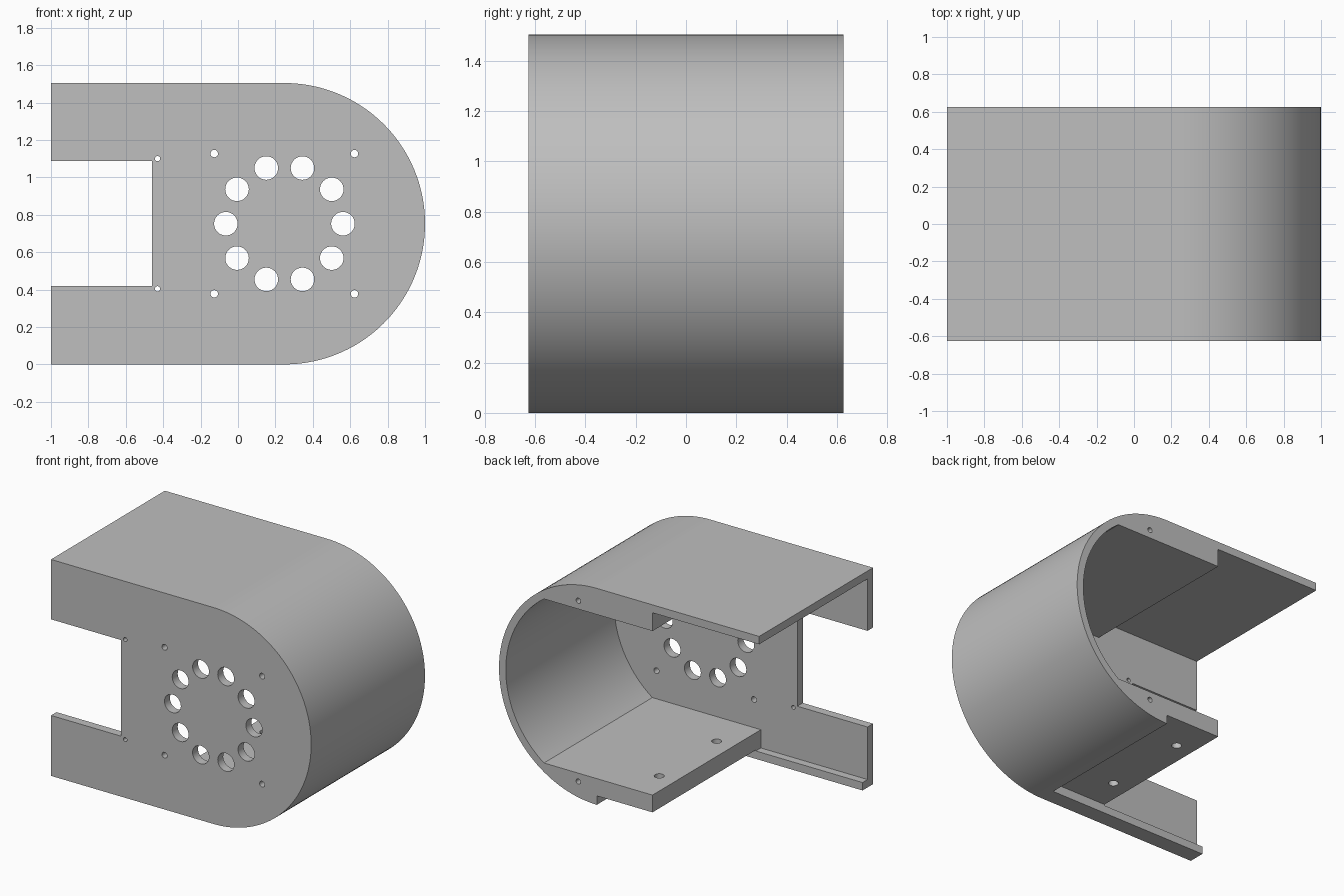
import bpy, bmesh, math
from mathutils import Vector

cube = bpy.data.objects.get("Cube")
if cube:
    bpy.data.objects.remove(cube, do_unlink=True)

# Main dimensions
R = 0.752            # outer radius of the rounded end
CX, CZ = 1 - R, R    # centre of the rounded end
Y0, Y1 = -0.625, 0.625
WALL_Y = -0.565      # inner side of the front wall
INNER_R = 0.70
FLAT = 0.57          # half height between the inner blocks
BLOCK_X = -0.18      # open end of the inner blocks
FLOOR, CEIL = 0.055, 2 * R - 0.055

metal = bpy.data.materials.new("plain grey")
metal.use_nodes = True
grey = (0.52, 0.52, 0.52, 1)
metal.diffuse_color = grey
metal.node_tree.nodes["Principled BSDF"].inputs["Base Color"].default_value = grey


def arc(radius, limit, count):
    """Points on the rounded end from -limit to +limit."""
    return [(CX + radius * math.cos(a), CZ + radius * math.sin(a))
            for a in (limit * (2 * i / count - 1) for i in range(count + 1))]


def rect(x0, x1, z0, z1):
    return [(x0, z0), (x1, z0), (x1, z1), (x0, z1)]


def circle(x, y, r, n=32):
    return [(x + r * math.cos(math.tau * i / n), y + r * math.sin(math.tau * i / n))
            for i in range(n)]


def prism(name, profiles, low, high, axis="Y"):
    """Extrude closed outlines along Y (outline in x, z) or Z (outline in x, y)."""
    bm = bmesh.new()
    for pts in profiles:
        place = (lambda p: (p[0], low, p[1])) if axis == "Y" else (lambda p: (p[0], p[1], low))
        face = bm.faces.new([bm.verts.new(place(p)) for p in pts])
        ext = bmesh.ops.extrude_face_region(bm, geom=[face])
        move = Vector((0, high - low, 0) if axis == "Y" else (0, 0, high - low))
        bmesh.ops.translate(bm, vec=move,
                            verts=[g for g in ext["geom"] if isinstance(g, bmesh.types.BMVert)])
    bmesh.ops.recalc_face_normals(bm, faces=bm.faces)
    mesh = bpy.data.meshes.new(name)
    bm.to_mesh(mesh)
    bm.free()
    mesh.materials.append(metal)
    obj = bpy.data.objects.new(name, mesh)
    bpy.context.collection.objects.link(obj)
    return obj


def cut(target, cutter):
    cutter.hide_render = True
    bpy.context.view_layer.objects.active = target
    mod = target.modifiers.new(cutter.name, "BOOLEAN")
    mod.operation, mod.solver, mod.object = "DIFFERENCE", "EXACT", cutter
    bpy.ops.object.modifier_apply(modifier=mod.name)
    bpy.data.objects.remove(cutter, do_unlink=True)


# Outer shell: flat body with a half-round end
housing = prism("housing", [[(-1, 2 * R), (-1, 0)] + arc(R, math.pi / 2, 72)], Y0, Y1)

# Cavity open to the back, leaving a block above and below
cavity = ([(-1.2, CEIL), (-1.2, FLOOR), (BLOCK_X, FLOOR), (BLOCK_X, CZ - FLAT)]
          + arc(INNER_R, math.asin(FLAT / INNER_R), 48)
          + [(BLOCK_X, CZ + FLAT), (BLOCK_X, CEIL)])
cut(housing, prism("cavity", [cavity], WALL_Y, 1))

# Recess in the underside, leaving a narrow lip behind the front wall
cut(housing, prism("base_recess", [rect(-1.2, CX, -0.2, 0.062)], -0.51, 1))

# Square opening in the front wall
cut(housing, prism("front_opening", [rect(-1.2, -0.46, 0.42, 1.088)], -1, -0.53))

# Ring of vents and screw holes through the front wall
holes = [circle(CX + 0.313 * math.cos(math.tau * i / 10),
                CZ + 0.313 * math.sin(math.tau * i / 10), 0.063) for i in range(10)]
for side in (-1, 1):
    holes += [circle(CX + dx, CZ + side * 0.375, 0.02, 20) for dx in (-0.375, 0.375)]
    holes.append(circle(-0.43, CZ + side * 0.348, 0.014, 20))
cut(housing, prism("front_holes", holes, -0.8, -0.5))

# Screw holes in the back rim
rim = [circle(0.39, CZ + side * 0.628, 0.018, 20) for side in (-1, 1)]
cut(housing, prism("rim_holes", rim, 0.35, 0.8))

# Two holes down through the lower block
cut(housing, prism("block_holes", [circle(-0.05, y, 0.032, 24) for y in (-0.265, 0.365)],
                   -0.1, 0.3, "Z"))

bpy.ops.object.select_all(action="DESELECT")
housing.select_set(True)
bpy.context.view_layer.objects.active = housing
bpy.ops.object.shade_smooth_by_angle(angle=math.radians(20))
